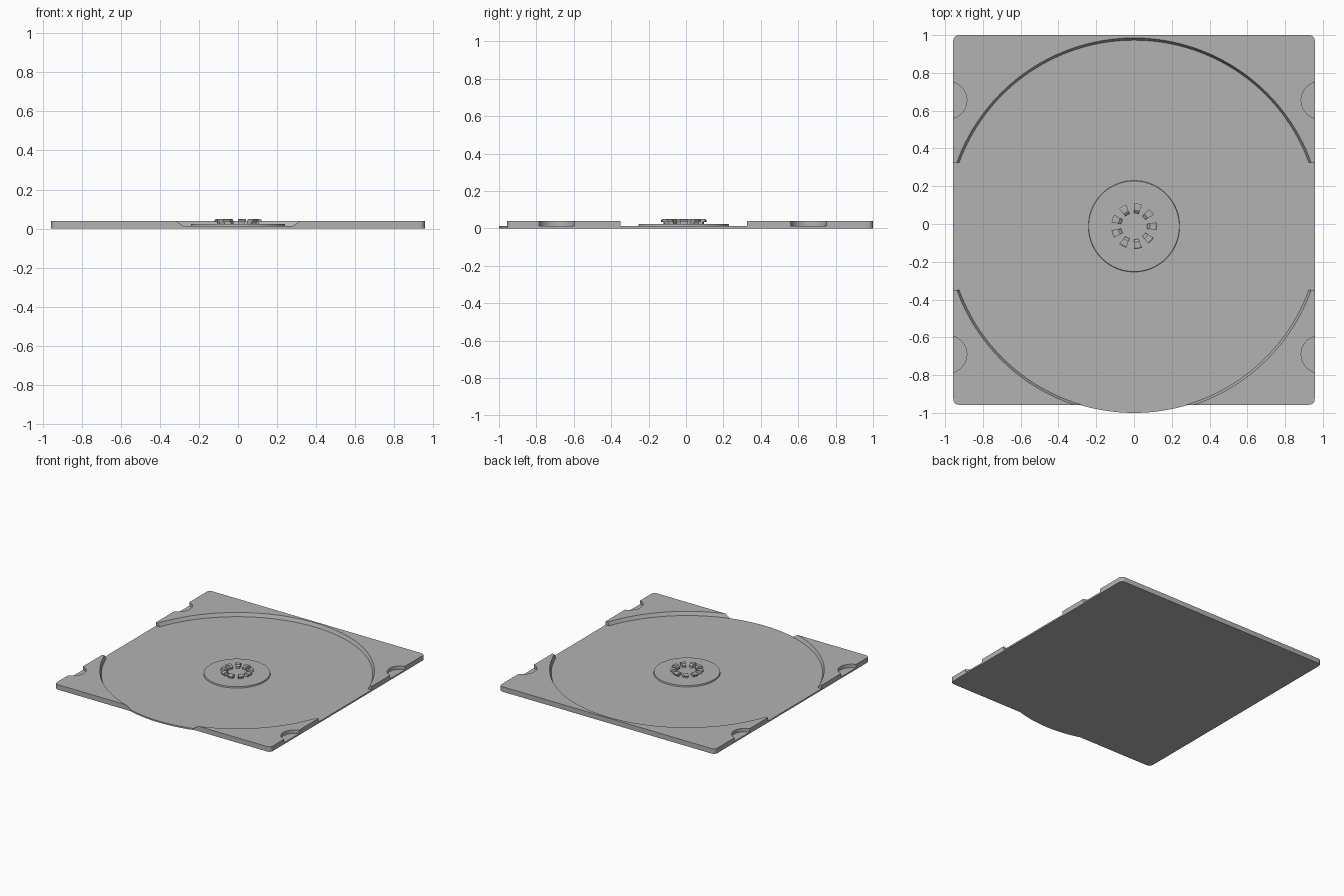
import bpy, bmesh, math
from mathutils import Vector, Matrix

if "Cube" in bpy.data.objects:
    bpy.data.objects.remove(bpy.data.objects["Cube"])

CY = -0.012                      # centre of the disc recess in y
HX, FRONT, BACK = 0.957, -0.957, 1.0
FLOOR, TOP = 0.012, 0.04

grey = bpy.data.materials.new("tray_grey")
grey.use_nodes = True
grey.diffuse_color = (0.45, 0.45, 0.45, 1)
grey.node_tree.nodes["Principled BSDF"].inputs["Base Color"].default_value = grey.diffuse_color


def make(name, bm):
    bmesh.ops.recalc_face_normals(bm, faces=bm.faces)
    mesh = bpy.data.meshes.new(name)
    bm.to_mesh(mesh)
    bm.free()
    mesh.materials.append(grey)
    obj = bpy.data.objects.new(name, mesh)
    bpy.context.collection.objects.link(obj)
    return obj


def prism(name, points, z0, z1):
    bm = bmesh.new()
    face = bm.faces.new([bm.verts.new((x, y, z0)) for x, y in points])
    ext = bmesh.ops.extrude_face_region(bm, geom=[face])
    verts = [v for v in ext["geom"] if isinstance(v, bmesh.types.BMVert)]
    bmesh.ops.translate(bm, verts=verts, vec=(0, 0, z1 - z0))
    return make(name, bm)


def cone(name, x, y, z0, z1, r0, r1, segments):
    bm = bmesh.new()
    bmesh.ops.create_cone(bm, cap_ends=True, segments=segments, radius1=r0, radius2=r1,
                          depth=z1 - z0, matrix=Matrix.Translation((x, y, (z0 + z1) / 2)))
    return make(name, bm)


def arc(cx, cy, r, a0, a1, n):
    angles = [math.radians(a0 + (a1 - a0) * i / n) for i in range(n + 1)]
    return [(cx + r * math.cos(a), cy + r * math.sin(a)) for a in angles]


def smooth(obj):
    bpy.ops.object.select_all(action="DESELECT")
    obj.select_set(True)
    bpy.context.view_layer.objects.active = obj
    bpy.ops.object.shade_smooth_by_angle(angle=math.radians(30))


# Rounded rectangle outline, with an optional curved tongue at the front
def outline(tongue):
    c = 0.03
    pts = arc(HX - c, BACK - c, c, 0, 90, 5) + arc(c - HX, BACK - c, c, 90, 180, 5)
    pts += arc(c - HX, FRONT + c, c, 180, 270, 5)
    if tongue:
        r = 0.988
        half = math.degrees(math.acos((CY - FRONT) / r))
        pts += arc(0, CY, r, 270 - half, 270 + half, 24)
    return pts + arc(HX - c, FRONT + c, c, 270, 360, 5)


base = prism("base_plate", outline(True), 0, FLOOR)
rim = prism("raised_rim", outline(False), FLOOR, TOP)

# Cutters: sloped disc recess, open sides and finger notches
slope = (0.997 - 0.985) / (TOP - FLOOR)
cutters = [cone("recess_cutter", 0, CY, FLOOR - 0.01, TOP + 0.01,
                0.985 - 0.01 * slope, 0.997 + 0.01 * slope, 192)]
side = 0.338
cutters.append(prism("side_cutter", [(-1.2, CY - side), (1.2, CY - side),
                                     (1.2, CY + side), (-1.2, CY + side)], 0, 0.1))
for sx in (-1, 1):
    for y in (0.655, -0.69):
        cutters.append(cone("notch_cutter", sx * 0.984, y, 0, 0.1, 0.099, 0.099, 48))
for cutter in cutters:
    mod = rim.modifiers.new("cut", "BOOLEAN")
    mod.operation, mod.solver, mod.object = "DIFFERENCE", "EXACT", cutter
    cutter.hide_render = True
    bpy.context.view_layer.objects.active = rim
    bpy.ops.object.modifier_apply(modifier=mod.name)
    bpy.data.objects.remove(cutter)

# Hub disc
hub = cone("hub_disc", 0, CY, FLOOR, 0.023, 0.242, 0.24, 96)

# Ring of nine clip teeth with sloped inner and outer faces
profile = [(0.07, 0.023), (0.07, 0.04), (0.084, 0.05), (0.113, 0.05),
           (0.121, 0.045), (0.121, 0.035), (0.108, 0.033), (0.108, 0.023)]
bm = bmesh.new()
for k in range(9):
    rings = []
    for s in (-1, 0, 1):
        a = math.radians(k * 40 + s * 10)
        rings.append([bm.verts.new((r * math.cos(a), CY + r * math.sin(a), z))
                      for r, z in profile])
    n = len(profile)
    for lo, hi in zip(rings, rings[1:]):
        for i in range(n):
            j = (i + 1) % n
            bm.faces.new((lo[i], lo[j], hi[j], hi[i]))
    bm.faces.new(rings[0][::-1])
    bm.faces.new(rings[-1])
teeth = make("hub_clip_teeth", bm)

for obj in (base, rim, hub, teeth):
    smooth(obj)
